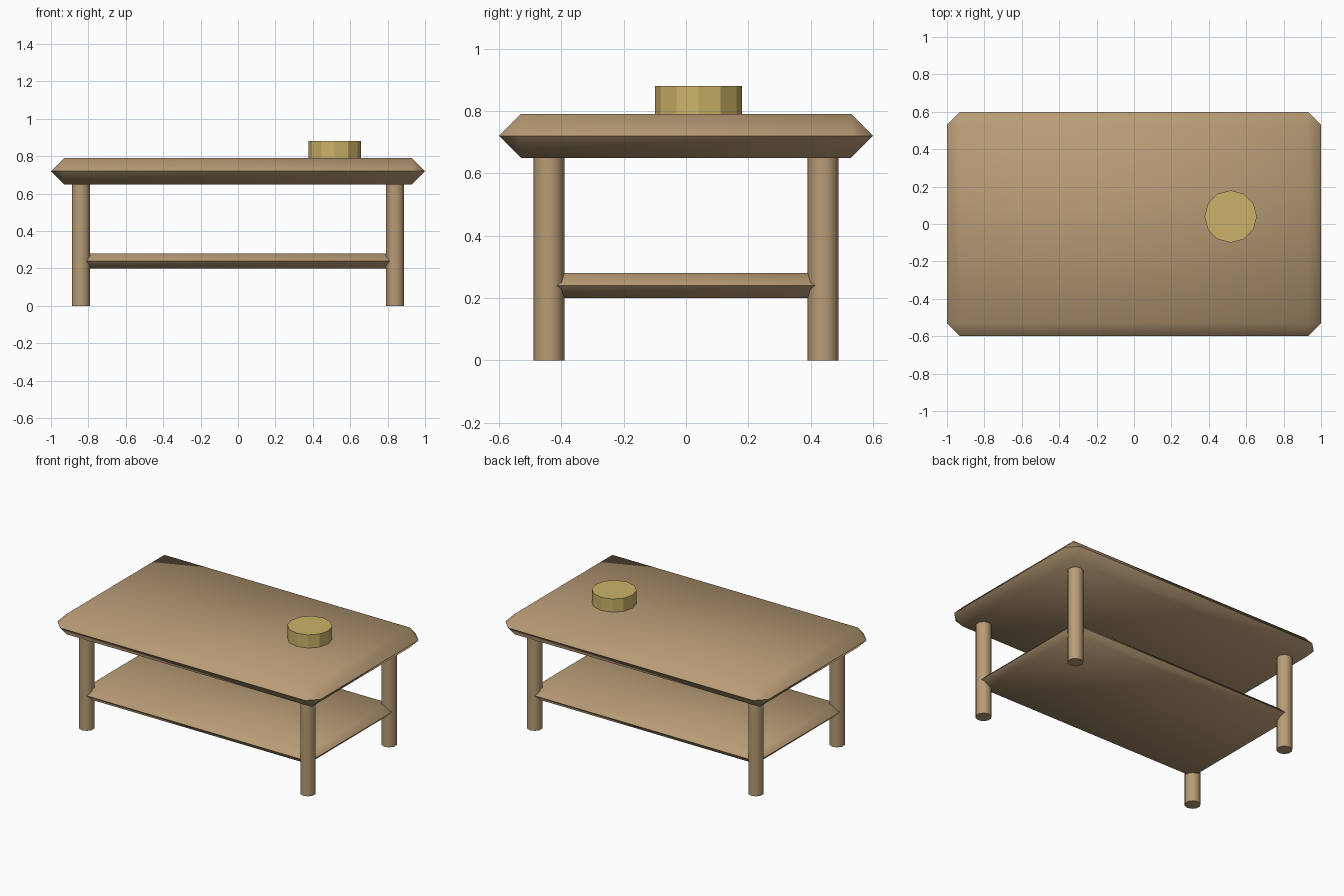
import bpy
import bmesh
from math import radians

if "Cube" in bpy.data.objects:
    bpy.data.objects.remove(bpy.data.objects["Cube"], do_unlink=True)


def material(name, colour):
    mat = bpy.data.materials.new(name)
    mat.use_nodes = True
    mat.diffuse_color = colour
    mat.node_tree.nodes["Principled BSDF"].inputs["Base Color"].default_value = colour
    return mat


wood = material("light wood", (0.48, 0.33, 0.18, 1))
brass = material("pale brass", (0.60, 0.45, 0.14, 1))


def smooth(obj, angle):
    bpy.ops.object.select_all(action="DESELECT")
    obj.select_set(True)
    bpy.context.view_layer.objects.active = obj
    bpy.ops.object.shade_smooth_by_angle(angle=radians(angle))


# Board whose edges are chamfered to a ridge at half thickness
def board(name, width, depth, bottom, top):
    thick = top - bottom
    bm = bmesh.new()
    bmesh.ops.create_cube(bm, size=1)
    bmesh.ops.scale(bm, vec=(width, depth, thick), verts=bm.verts)
    bmesh.ops.bevel(bm, geom=bm.edges[:], offset=thick / 2 - 0.00005,
                    segments=1, affect="EDGES", profile=0.5)
    bmesh.ops.remove_doubles(bm, verts=bm.verts, dist=0.001)
    mesh = bpy.data.meshes.new(name)
    bm.to_mesh(mesh)
    bm.free()
    obj = bpy.data.objects.new(name, mesh)
    bpy.context.collection.objects.link(obj)
    obj.location.z = (bottom + top) / 2
    mesh.materials.append(wood)
    smooth(obj, 60)


def cylinder(name, sides, radius, x, y, bottom, top, mat):
    bpy.ops.mesh.primitive_cylinder_add(vertices=sides, radius=radius, depth=top - bottom,
                                        location=(x, y, (bottom + top) / 2))
    obj = bpy.context.object
    obj.name = name
    obj.data.materials.append(mat)
    return obj


board("tabletop", 2, 1.2, 0.65, 0.79)
board("lower_shelf", 1.76, 0.96, 0.20, 0.28)

# Four round legs
for side, x in (("left", 0.84), ("right", -0.84)):
    for end, y in (("front", -0.44), ("back", 0.44)):
        smooth(cylinder(f"{end}_{side}_leg", 10, 0.05, x, y, 0, 0.66, wood), 60)

# Faceted dish on the tabletop
cylinder("round_dish", 12, 0.14, 0.517, 0.04, 0.79, 0.88, brass)
